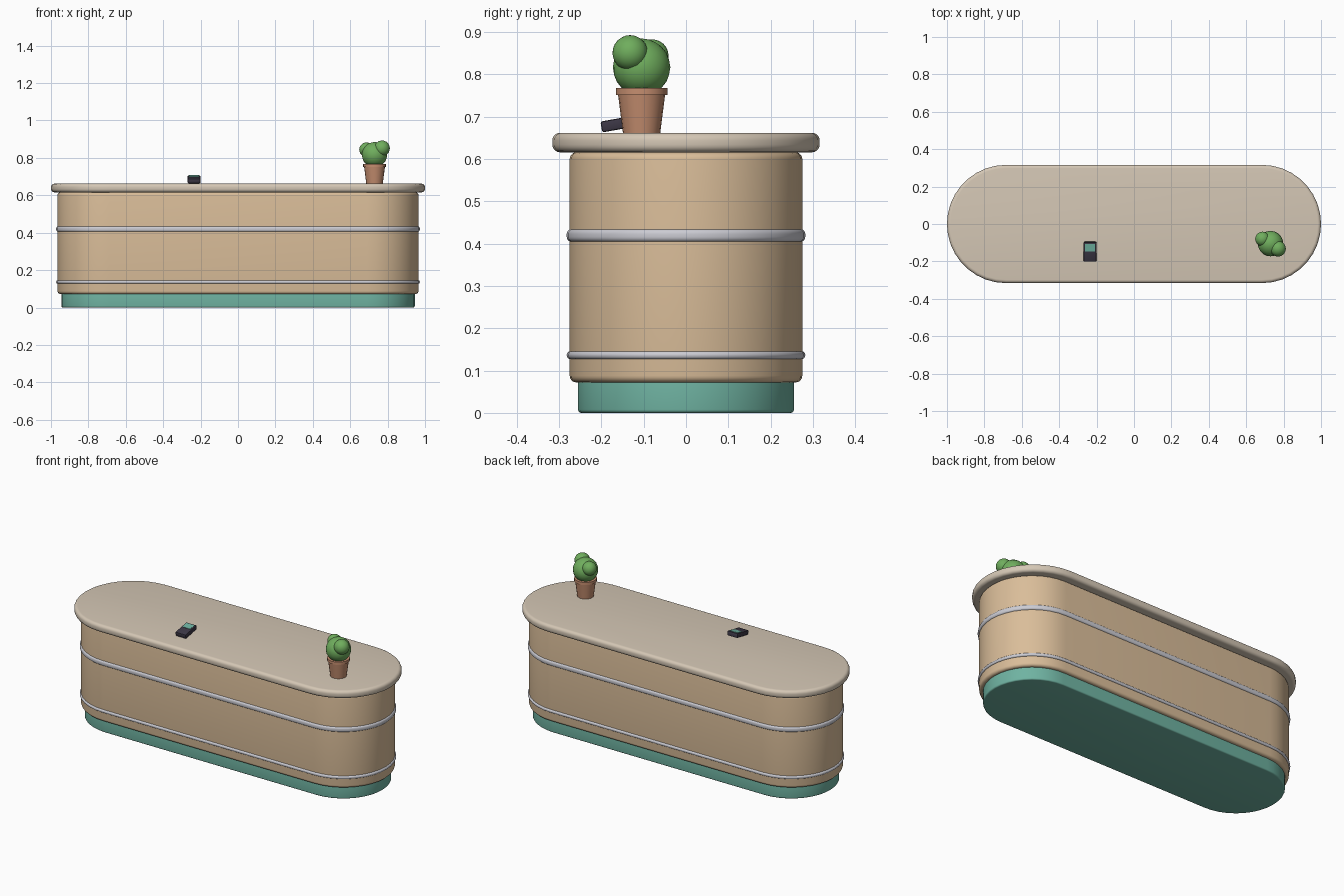
import bpy, bmesh
from math import pi, sin, cos, radians
from mathutils import Matrix, Vector

old = bpy.data.objects.get("Cube")
if old:
    bpy.data.objects.remove(old, do_unlink=True)


def material(name, rgb):
    m = bpy.data.materials.new(name)
    m.use_nodes = True
    colour = (*rgb, 1)
    m.diffuse_color = colour
    m.node_tree.nodes["Principled BSDF"].inputs["Base Color"].default_value = colour
    return m


TAN = material("tan wood", (0.70, 0.51, 0.32))
STONE = material("pale stone", (0.66, 0.57, 0.46))
TEAL = material("teal", (0.16, 0.45, 0.36))
METAL = material("brushed metal", (0.60, 0.60, 0.65))
CLAY = material("terracotta", (0.56, 0.27, 0.16))
LEAF = material("leaf green", (0.16, 0.42, 0.11))
DARK = material("dark plastic", (0.045, 0.038, 0.06))


def finish(name, bm, mat, angle=40):
    bmesh.ops.recalc_face_normals(bm, faces=bm.faces)
    mesh = bpy.data.meshes.new(name)
    bm.to_mesh(mesh)
    bm.free()
    obj = bpy.data.objects.new(name, mesh)
    bpy.context.collection.objects.link(obj)
    mesh.materials.append(mat)
    bpy.ops.object.select_all(action="DESELECT")
    obj.select_set(True)
    bpy.context.view_layer.objects.active = obj
    if angle:
        bpy.ops.object.shade_smooth_by_angle(angle=radians(angle))
    return obj


def loft(bm, rings):
    """Skin a stack of closed loops and cap both ends."""
    loops = [[bm.verts.new(p) for p in ring] for ring in rings]
    for low, high in zip(loops, loops[1:]):
        n = len(low)
        for i in range(n):
            j = (i + 1) % n
            bm.faces.new((low[i], low[j], high[j], high[i]))
    bm.faces.new(loops[0][::-1])
    bm.faces.new(loops[-1])


def capsule_ring(half_x, half_y, z, steps=18):
    """Outline with straight long sides and half-round ends."""
    ring = []
    for side in (1, -1):
        for i in range(steps + 1):
            a = side * pi / 2 - pi / 2 + pi * i / steps - pi / 2 * side + (0 if side > 0 else pi / 2)
            a = -pi / 2 + pi * i / steps + (0 if side > 0 else pi)
            ring.append((side * (half_x - half_y) + half_y * cos(a), half_y * sin(a), z))
    return ring


def capsule_slab(name, half_x, half_y, z0, z1, bevel, mat, steps=5):
    """Capsule-shaped slab with rounded top and bottom edges."""
    bm = bmesh.new()
    rings = []
    for z, start in ((z0 + bevel, -pi / 2), (z1 - bevel, 0)):
        for i in range(steps + 1):
            a = start + pi / 2 * i / steps
            inset = bevel * (1 - cos(a))
            rings.append(capsule_ring(half_x - inset, half_y - inset, z + bevel * sin(a)))
    loft(bm, rings)
    return finish(name, bm, mat)


# Counter
capsule_slab("plinth", 0.945, 0.255, 0, 0.08, 0.008, TEAL)
capsule_slab("counter_body", 0.965, 0.275, 0.072, 0.616, 0.016, TAN)
capsule_slab("upper_trim", 0.972, 0.282, 0.404, 0.435, 0.012, METAL)
capsule_slab("lower_trim", 0.972, 0.282, 0.127, 0.146, 0.009, METAL)
capsule_slab("countertop", 1.0, 0.316, 0.616, 0.662, 0.018, STONE)


# Potted plant
def turned(name, x, y, profile, mat, sides=20):
    bm = bmesh.new()
    loft(bm, [[(x + r * cos(2 * pi * i / sides), y + r * sin(2 * pi * i / sides), z)
               for i in range(sides)] for r, z in profile])
    return finish(name, bm, mat)


PX, PY = 0.73, -0.105
turned("pot", PX, PY, [(0.044, 0.661), (0.056, 0.755)], CLAY)
turned("pot_rim", PX, PY, [(0.061, 0.752), (0.061, 0.768)], CLAY)

for name, centre, radius in (
    ("foliage_main", (PX, PY, 0.817), 0.068),
    ("foliage_left", (0.77, -0.132, 0.851), 0.042),
    ("foliage_right", (0.687, -0.08, 0.844), 0.039),
):
    bm = bmesh.new()
    bmesh.ops.create_icosphere(bm, subdivisions=3, radius=radius,
                               matrix=Matrix.Translation(centre))
    finish(name, bm, LEAF, 60)


# Card terminal, tilted up towards the back
TILT = Matrix.Translation((-0.235, -0.148, 0.685)) @ Matrix.Rotation(radians(10), 4, "X")


def tilted_box(name, centre, size, bevel, mat):
    bm = bmesh.new()
    bmesh.ops.create_cube(bm, size=1, matrix=Matrix.Translation(centre) @ Matrix.Diagonal((*size, 1)))
    if bevel:
        bmesh.ops.bevel(bm, geom=bm.edges[:], offset=bevel, segments=2,
                        profile=0.5, affect="EDGES")
    bm.transform(TILT)
    return finish(name, bm, mat)


tilted_box("terminal_body", Vector((0, 0, 0)), (0.068, 0.106, 0.026), 0.005, DARK)
tilted_box("terminal_screen", Vector((0, 0.024, 0.013)), (0.052, 0.04, 0.004), 0, TEAL)
